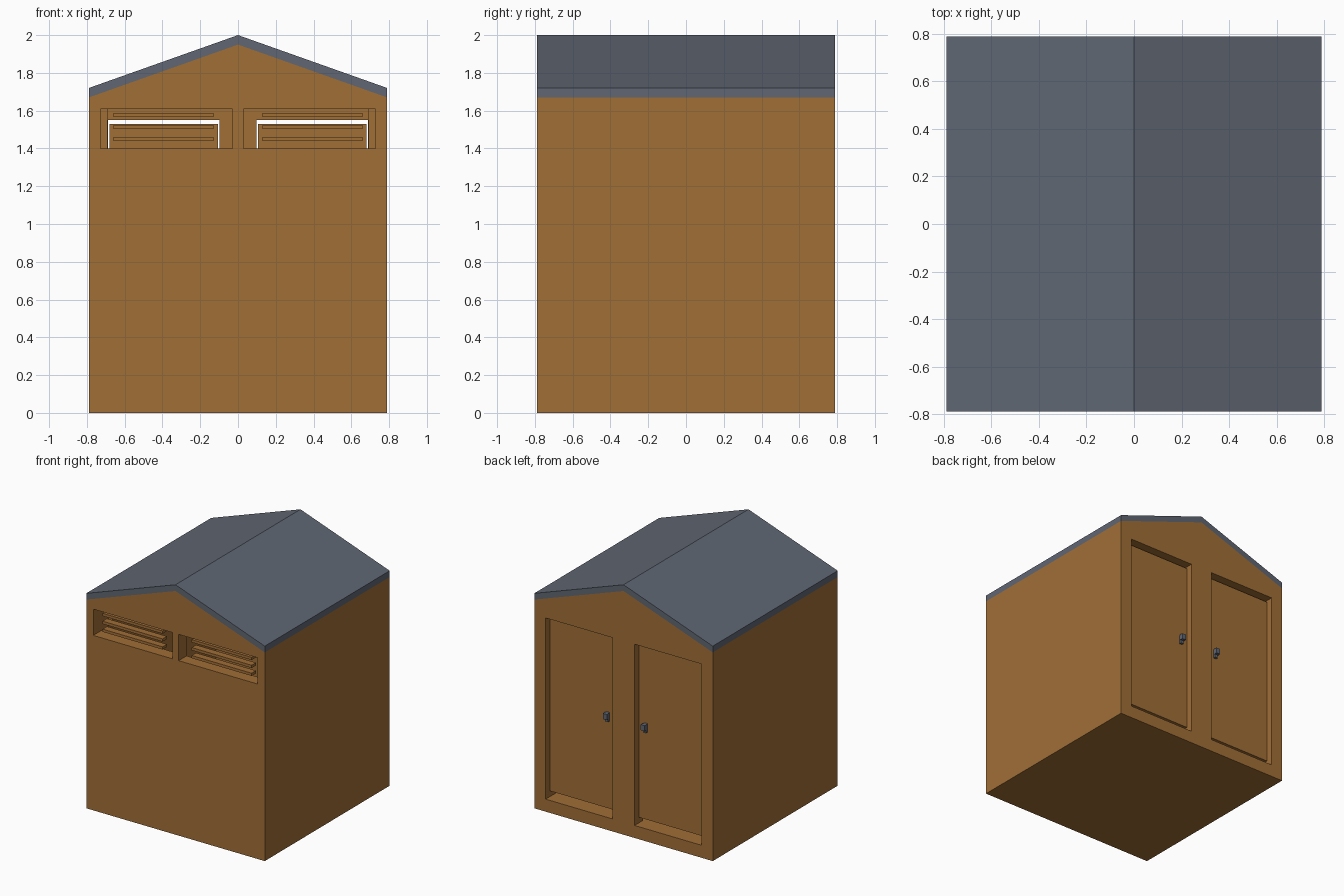
import bpy, bmesh

if "Cube" in bpy.data.objects:
    bpy.data.objects.remove(bpy.data.objects["Cube"])


def material(name, rgb):
    m = bpy.data.materials.new(name)
    m.diffuse_color = (*rgb, 1)
    m.use_nodes = True
    m.node_tree.nodes["Principled BSDF"].inputs["Base Color"].default_value = m.diffuse_color
    return m


BROWN = material("brown wood", (0.352, 0.156, 0.037))
GREY = material("slate grey", (0.115, 0.133, 0.168))
W = 0.79  # half width and half depth


def add_object(name, bm, mat):
    bmesh.ops.recalc_face_normals(bm, faces=bm.faces)
    me = bpy.data.meshes.new(name)
    bm.to_mesh(me)
    bm.free()
    me.materials.append(mat)
    ob = bpy.data.objects.new(name, me)
    bpy.context.collection.objects.link(ob)
    return ob


def add_box(bm, x0, x1, y0, y1, z0, z1):
    for v in bmesh.ops.create_cube(bm, size=1)["verts"]:
        v.co = (x1 if v.co.x > 0 else x0,
                y1 if v.co.y > 0 else y0,
                z1 if v.co.z > 0 else z0)


def box(name, dims, mat):
    bm = bmesh.new()
    add_box(bm, *dims)
    return add_object(name, bm, mat)


def prism(name, profile, depth, mat):
    """Extrude an x-z profile along y from -depth to depth."""
    bm = bmesh.new()
    f = bm.faces.new([bm.verts.new((x, -depth, z)) for x, z in profile])
    ext = bmesh.ops.extrude_face_region(bm, geom=[f])["geom"]
    for v in ext:
        if isinstance(v, bmesh.types.BMVert):
            v.co.y = depth
    return add_object(name, bm, mat)


def span(side, a, b):
    return tuple(sorted((side * a, side * b)))


# Gabled walls, hollowed out by an inner block
walls = prism("walls", [(-W, 0), (W, 0), (W, 1.67), (0, 1.95), (-W, 1.67)], W, BROWN)
cutters = [box("cavity_cutter", (-0.692, 0.692, -0.69, 0.69, 0.097, 2.2), BROWN)]

# Vent openings at the front and door openings at the back
for s in (-1, 1):
    cutters.append(box("vent_cutter", (*span(s, 0.028, 0.728), -0.9, -0.6, 1.40, 1.61), BROWN))
    cutters.append(box("door_cutter", (*span(s, 0.098, 0.689), 0.6, 0.9, 0.10, 1.55), BROWN))
for c in cutters:
    c.hide_render = True
    mod = walls.modifiers.new(c.name, "BOOLEAN")
    mod.operation, mod.solver, mod.object = "DIFFERENCE", "EXACT", c

# Bake the openings and remove the cutters
bpy.context.view_layer.update()
baked = bpy.data.meshes.new_from_object(
    walls.evaluated_get(bpy.context.evaluated_depsgraph_get()))
walls.modifiers.clear()
walls.data = baked
for c in cutters:
    bpy.data.objects.remove(c)

# Chevron roof slab
prism("roof", [(-W, 1.67), (0, 1.95), (W, 1.67), (W, 1.72), (0, 2.0), (-W, 1.72)], W, GREY)

for s, side in ((-1, "left"), (1, "right")):
    # Recessed door leaf
    box(f"{side}_door", (*span(s, 0.106, 0.681), 0.695, 0.745, 0.15, 1.53), BROWN)

    # Door handle: mount and grip
    bm = bmesh.new()
    add_box(bm, *span(s, 0.155, 0.18), 0.745, 0.765, 0.85, 0.92)
    add_box(bm, *span(s, 0.15, 0.185), 0.76, 0.787, 0.875, 0.92)
    add_object(f"{side}_handle", bm, GREY)

    # Three vent slats
    bm = bmesh.new()
    for i in range(3):
        z = 1.45 + 0.0635 * i
        add_box(bm, *span(s, 0.129, 0.66), -0.77, -0.715, z - 0.011, z + 0.011)
    add_object(f"{side}_vent_slats", bm, BROWN)
